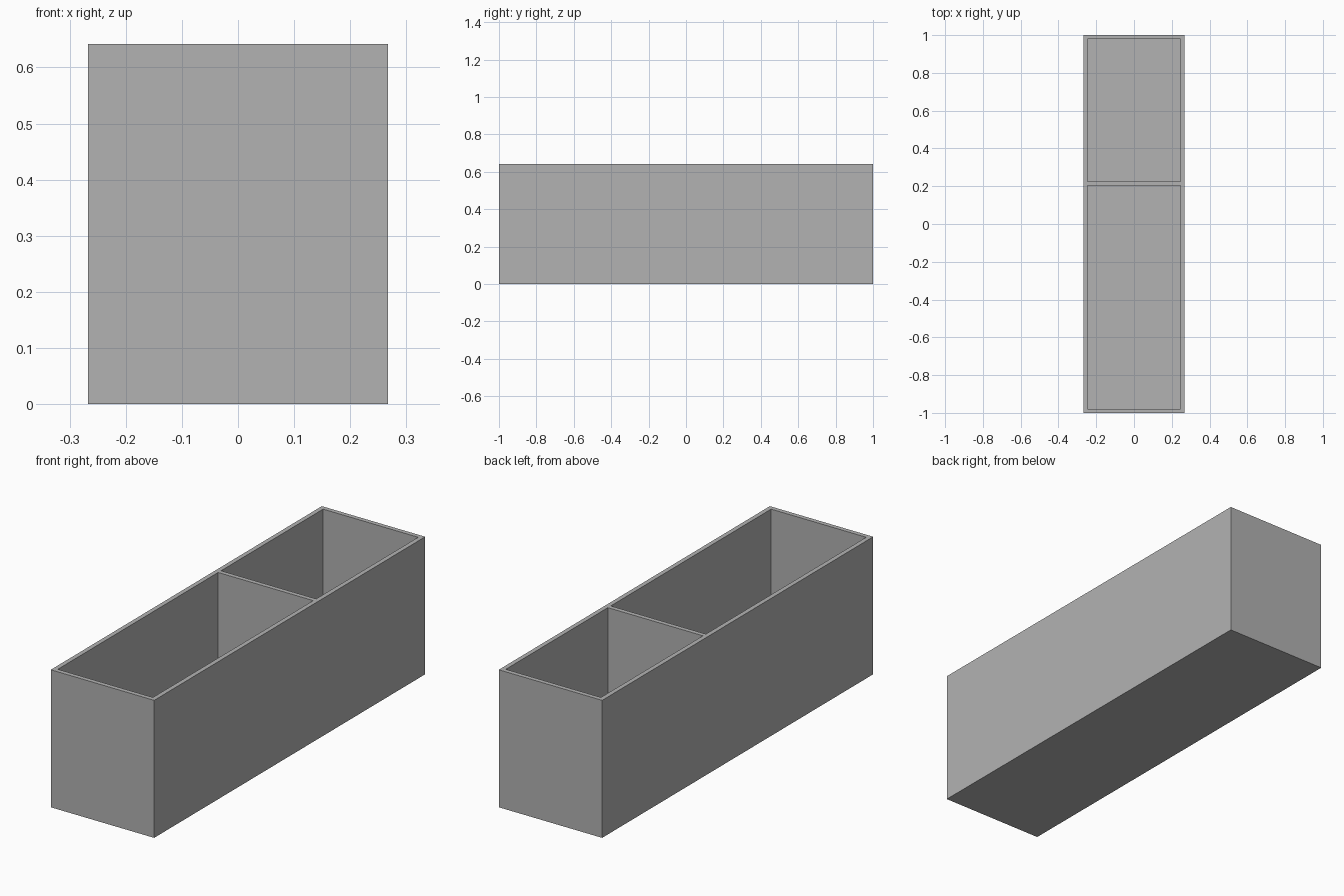
import bpy

if "Cube" in bpy.data.objects:
    bpy.data.objects.remove(bpy.data.objects["Cube"], do_unlink=True)

HALF_X, HALF_Y, HEIGHT = 0.267, 1.0, 0.642
WALL = 0.0214
DIVIDER_Y = 0.215

# Single grey material
grey = bpy.data.materials.new("plain_grey")
grey.use_nodes = True
colour = (0.448, 0.448, 0.448, 1)
grey.diffuse_color = colour
grey.node_tree.nodes["Principled BSDF"].inputs["Base Color"].default_value = colour


def box(name, low, high):
    """Axis-aligned box between two corners."""
    bpy.ops.mesh.primitive_cube_add(size=1)
    obj = bpy.context.object
    obj.name = name
    obj.location = [(a + b) / 2 for a, b in zip(low, high)]
    obj.scale = [b - a for a, b in zip(low, high)]
    bpy.ops.object.transform_apply(location=True, rotation=False, scale=True)
    obj.data.materials.append(grey)
    return obj


# Outer body of the open tray
tray = box("divided_tray", (-HALF_X, -HALF_Y, 0), (HALF_X, HALF_Y, HEIGHT))

# Hollow out the front and back compartments, leaving the divider between
inner_x = HALF_X - WALL
spans = {
    "front_compartment": (-HALF_Y + WALL, DIVIDER_Y - WALL / 2),
    "back_compartment": (DIVIDER_Y + WALL / 2, HALF_Y - WALL),
}
for name, (y0, y1) in spans.items():
    cutter = box(name, (-inner_x, y0, WALL), (inner_x, y1, HEIGHT + WALL))
    cutter.hide_render = True
    cut = tray.modifiers.new(name, "BOOLEAN")
    cut.operation = "DIFFERENCE"
    cut.solver = "EXACT"
    cut.object = cutter
    bpy.context.view_layer.objects.active = tray
    bpy.ops.object.modifier_apply(modifier=cut.name)
    bpy.data.objects.remove(cutter, do_unlink=True)
